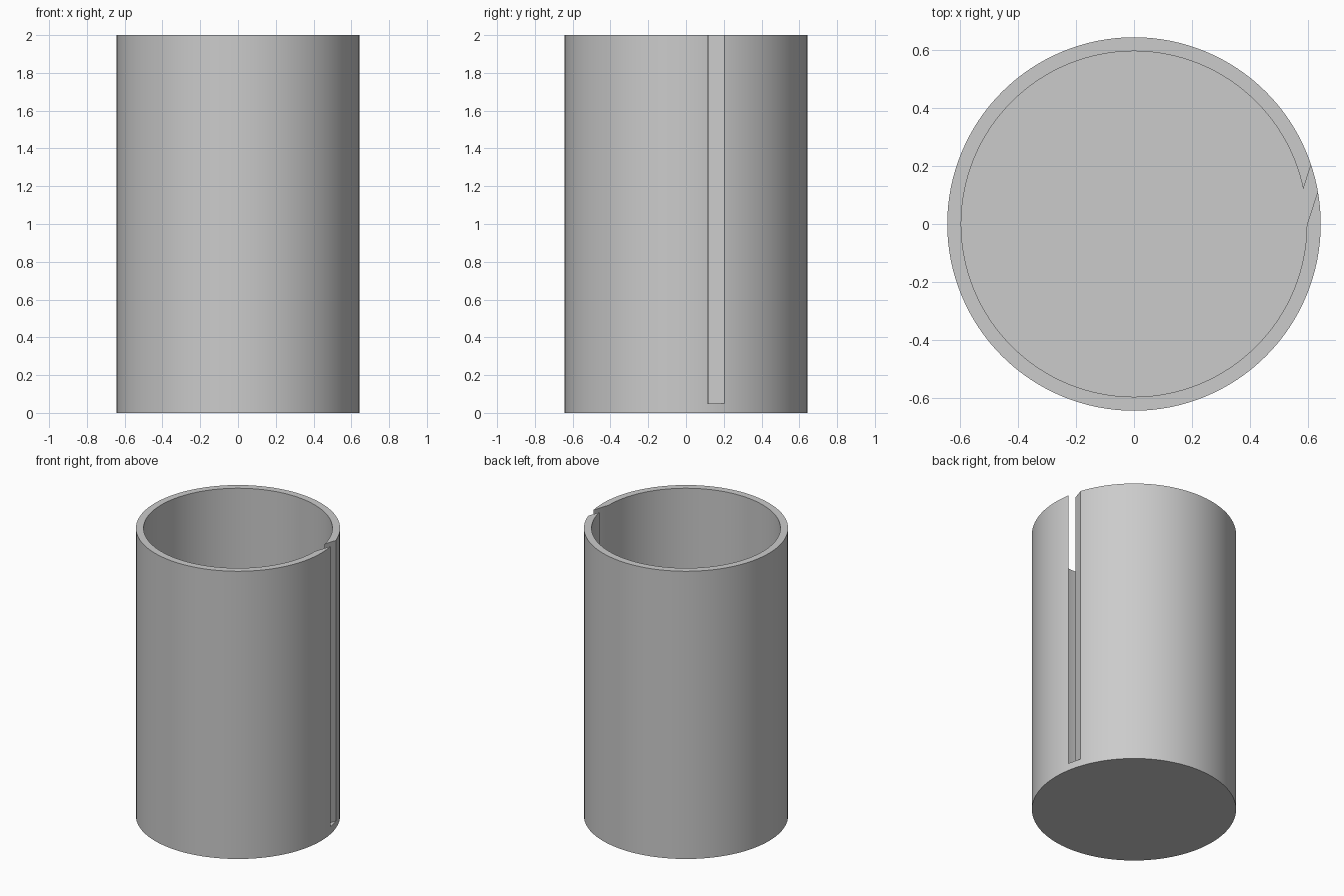
import bpy
import math

OUTER, INNER, HEIGHT, FLOOR = 0.643, 0.595, 2.0, 0.05

cube = bpy.data.objects.get("Cube")
if cube:
    bpy.data.objects.remove(cube, do_unlink=True)

grey = bpy.data.materials.new("grey")
grey.use_nodes = True
colour = (0.6, 0.6, 0.6, 1)
grey.diffuse_color = colour
grey.node_tree.nodes["Principled BSDF"].inputs["Base Color"].default_value = colour


def cylinder(name, radius, bottom, top):
    bpy.ops.mesh.primitive_cylinder_add(
        vertices=128, radius=radius, depth=top - bottom,
        location=(0, 0, (top + bottom) / 2))
    obj = bpy.context.object
    obj.name = name
    obj.data.materials.append(grey)
    return obj


# Solid body
cup = cylinder("cup_body", OUTER, 0, HEIGHT)

# Hollow inside, leaving a thin floor
hollow = cylinder("hollow_cutter", INNER, FLOOR, HEIGHT + 0.2)

# Slanted slot through the left wall, from the rim to the floor
bpy.ops.mesh.primitive_cube_add(
    size=1, location=(0.605, 0.108, FLOOR + HEIGHT / 2),
    rotation=(0, 0, math.radians(-18)))
slot = bpy.context.object
slot.name = "slot_cutter"
slot.scale = (0.05, 0.36, HEIGHT)
slot.data.materials.append(grey)

# Cut both shapes out of the body
for cutter in (hollow, slot):
    cutter.hide_render = True
    mod = cup.modifiers.new(cutter.name, "BOOLEAN")
    mod.operation = "DIFFERENCE"
    mod.solver = "EXACT"
    mod.object = cutter
    bpy.context.view_layer.objects.active = cup
    bpy.ops.object.modifier_apply(modifier=mod.name)
    bpy.data.objects.remove(cutter, do_unlink=True)

# Smooth round walls with sharp rims
bpy.ops.object.select_all(action="DESELECT")
cup.select_set(True)
bpy.context.view_layer.objects.active = cup
bpy.ops.object.shade_smooth_by_angle(angle=math.radians(30))
